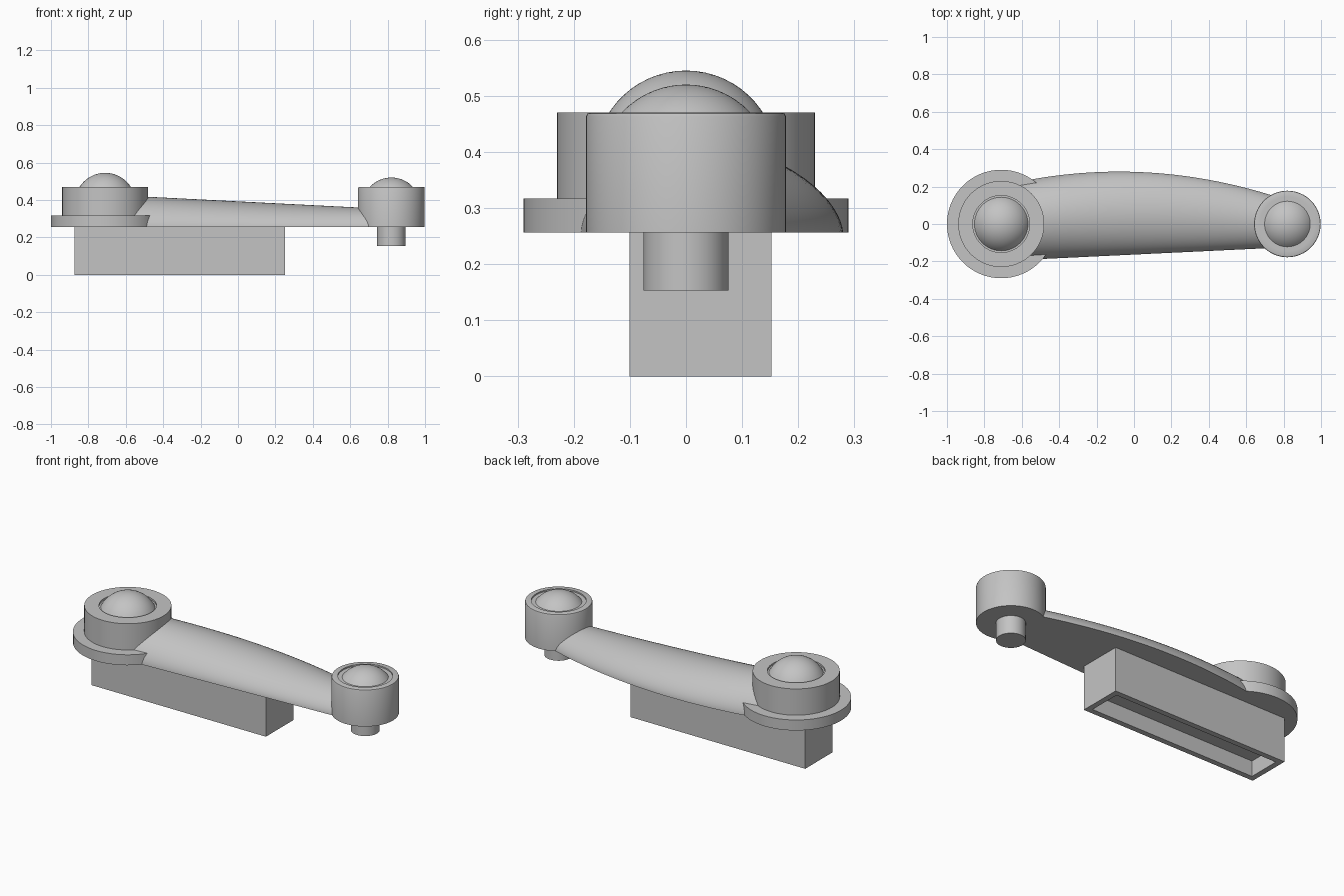
import bpy, bmesh, math

cube = bpy.data.objects.get("Cube")
if cube:
    bpy.data.objects.remove(cube, do_unlink=True)

grey = bpy.data.materials.new("plain grey")
grey.use_nodes = True
grey.diffuse_color = (0.55, 0.55, 0.55, 1)
grey.node_tree.nodes["Principled BSDF"].inputs["Base Color"].default_value = (0.55, 0.55, 0.55, 1)

BASE = 0.256   # underside of arm and hubs
TOP = 0.47     # rim height of both hubs


def finish(name, bm, smooth=True):
    bmesh.ops.recalc_face_normals(bm, faces=bm.faces)
    mesh = bpy.data.meshes.new(name)
    bm.to_mesh(mesh)
    bm.free()
    mesh.materials.append(grey)
    ob = bpy.data.objects.new(name, mesh)
    bpy.context.collection.objects.link(ob)
    if smooth:
        bpy.ops.object.select_all(action='DESELECT')
        ob.select_set(True)
        bpy.context.view_layer.objects.active = ob
        bpy.ops.object.shade_smooth_by_angle(angle=math.radians(30))
    return ob


def lathe(name, cx, profile, segments=64):
    """Spin an (r, z) profile around the vertical axis at x = cx."""
    bm = bmesh.new()
    verts = [bm.verts.new((cx + r, 0, z)) for r, z in profile]
    edges = [bm.edges.new(pair) for pair in zip(verts, verts[1:])]
    bmesh.ops.spin(bm, geom=verts + edges, cent=(cx, 0, 0), axis=(0, 0, 1),
                   angle=math.tau, steps=segments)
    bmesh.ops.remove_doubles(bm, verts=bm.verts, dist=1e-5)
    return finish(name, bm)


def dome(radius, peak, floor, steps=10):
    """Profile of a spherical cap, from its foot up to the axis."""
    centre = peak - radius
    end = math.acos((floor - centre) / radius)
    angles = [end * (1 - i / steps) for i in range(steps + 1)]
    return [(radius * math.sin(a), centre + radius * math.cos(a)) for a in angles]


# Large hub with flange, recessed top and domed cap
lathe("large_hub", -0.71,
      [(0, BASE), (0.29, BASE), (0.29, 0.317), (0.23, 0.317), (0.23, TOP),
       (0.152, TOP), (0.152, 0.46)] + dome(0.163, 0.545, 0.46))

# Small hub with softened rim and domed cap
lathe("small_hub", 0.82,
      [(0, BASE), (0.178, BASE), (0.178, TOP - 0.007), (0.176, TOP - 0.002),
       (0.171, TOP), (0.145, TOP), (0.145, 0.462)] + dome(0.157, 0.52, 0.462))

# Pin below the small hub
lathe("lower_pin", 0.82, [(0, 0.153), (0.076, 0.153), (0.076, BASE + 0.01), (0, BASE + 0.01)], 48)

# Arm: rounded cross-sections over a flat underside, bowed along the back edge
bm = bmesh.new()
rings = []
STATIONS, ARC = 40, 32
for i in range(STATIONS + 1):
    x = -0.71 + 1.53 * i / STATIONS
    back = 0.28 - 0.19 * (x + 0.08) ** 2
    front = -0.187 + 0.048 * (x + 0.49)
    mid, half = (back + front) / 2, (back - front) / 2
    height = 0.3925 - 0.051 * x - BASE
    ring = []
    for j in range(ARC + 1):
        t = -math.cos(math.pi * j / ARC)
        z = BASE + height * max(0, 1 - t * t) ** 0.6
        ring.append(bm.verts.new((x, mid + half * t, z)))
    rings.append(ring)
for a, b in zip(rings, rings[1:]):
    for j in range(ARC):
        bm.faces.new((a[j], a[j + 1], b[j + 1], b[j]))
    bm.faces.new((a[0], b[0], b[-1], a[-1]))
bm.faces.new(rings[0])
bm.faces.new(rings[-1])
finish("arm", bm)

# Rectangular block under the arm, hollowed from below
bm = bmesh.new()
bmesh.ops.create_cube(bm, size=1)
for v in bm.verts:
    v.co.x = -0.3125 + 1.125 * v.co.x
    v.co.y = 0.026 + 0.253 * v.co.y
    v.co.z = BASE * (v.co.z + 0.5)
bm.normal_update()
bottom = min(bm.faces, key=lambda f: f.normal.z)
bmesh.ops.inset_region(bm, faces=[bottom], thickness=0.045)
ceiling = bmesh.ops.extrude_discrete_faces(bm, faces=[bottom])["faces"][0]
bmesh.ops.translate(bm, verts=ceiling.verts, vec=(0, 0, 0.09))
finish("lower_block", bm, smooth=False)
